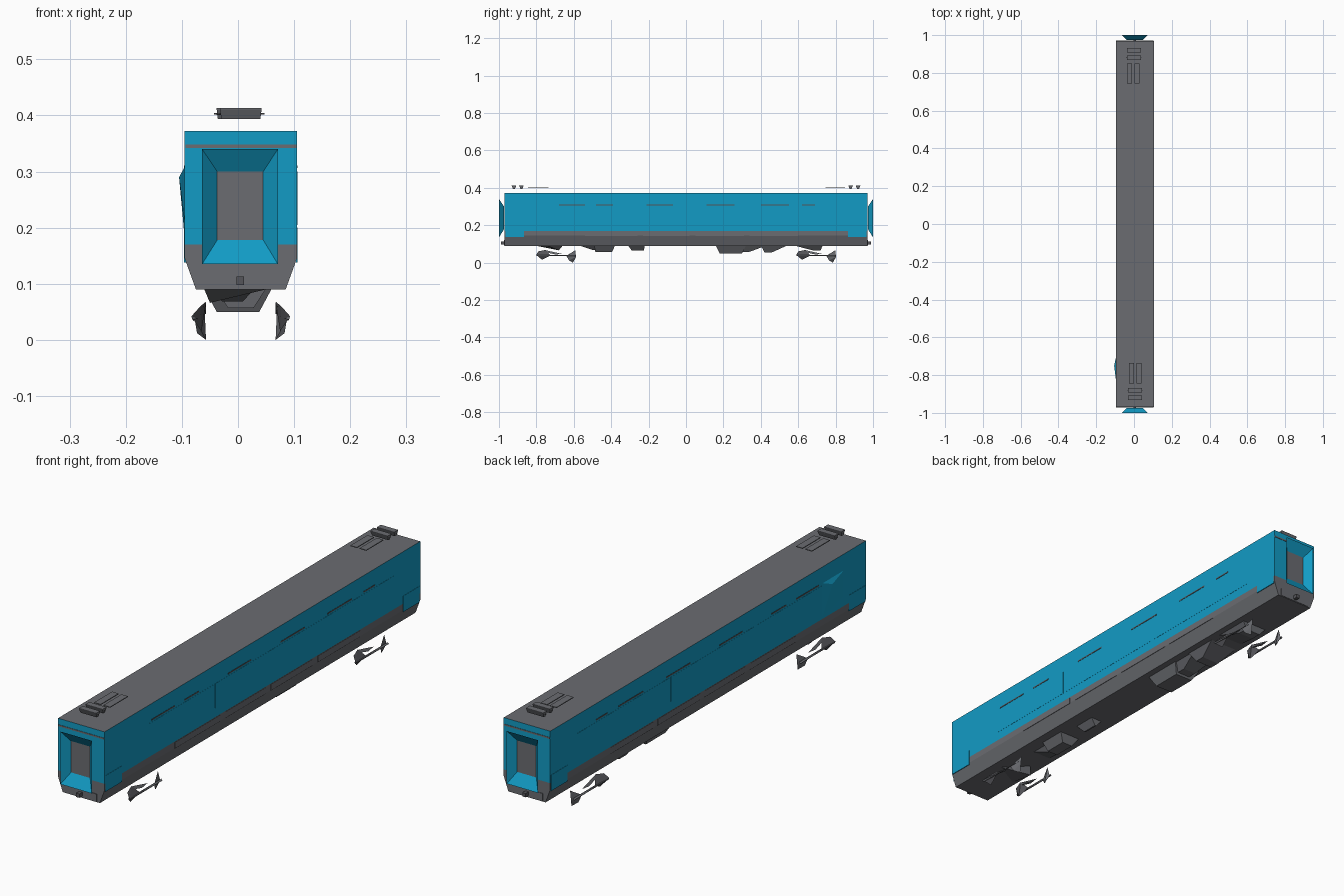
import bpy, bmesh
from mathutils import Vector

if "Cube" in bpy.data.objects:
    bpy.data.objects.remove(bpy.data.objects["Cube"])

CX = 0.005   # centre line of the carriage


def material(name, rgb):
    m = bpy.data.materials.new(name)
    m.diffuse_color = (*rgb, 1)
    m.use_nodes = True
    m.node_tree.nodes["Principled BSDF"].inputs["Base Color"].default_value = m.diffuse_color
    return m


BLUE = material("blue paint", (0.006, 0.33, 0.56))
GREY = material("grey metal", (0.145, 0.15, 0.165))
DARK = material("dark grey metal", (0.09, 0.09, 0.10))


def finish(name, bm, *mats):
    me = bpy.data.meshes.new(name)
    bm.normal_update()
    bm.to_mesh(me)
    bm.free()
    for m in mats:
        me.materials.append(m)
    ob = bpy.data.objects.new(name, me)
    bpy.context.collection.objects.link(ob)
    return ob


def hull_mesh(pts):
    bm = bmesh.new()
    for p in pts:
        bm.verts.new(p)
    bmesh.ops.convex_hull(bm, input=bm.verts)
    bmesh.ops.dissolve_limit(bm, angle_limit=0.01, verts=bm.verts, edges=bm.edges)
    bmesh.ops.recalc_face_normals(bm, faces=bm.faces)
    return bm


def hull(name, pts, mat):
    return finish(name, hull_mesh(pts), mat)


def corners(x, y, z):
    return [(a, b, c) for a in x for b in y for c in z]


def box(name, x, y, z, mat):
    return hull(name, corners(x, y, z), mat)


def drop_faces(bm, rule):
    bm.normal_update()
    bmesh.ops.delete(bm, geom=[f for f in bm.faces if rule(f.normal)], context='FACES')


# Upper body: blue walls with a grey roof
bm = hull_mesh(corners((CX - 0.1, CX + 0.1), (-0.97, 0.97), (0.17, 0.372)))
drop_faces(bm, lambda n: n.z < -0.9)
for f in bm.faces:
    f.material_index = 1 if f.normal.z > 0.9 else 0
finish("upper_body", bm, BLUE, GREY)

# Tapered lower body
bm = hull_mesh(corners((CX - 0.1, CX + 0.1), (-0.97, 0.97), (0.17, 0.145))
               + corners((CX - 0.08, CX + 0.08), (-0.97, 0.97), (0.09,)))
drop_faces(bm, lambda n: n.z > 0.9)
finish("lower_body", bm, GREY)

# Side panels, window slots and skirts
SLOTS = [(-0.68, -0.54), (-0.48, -0.39), (-0.21, -0.07), (0.11, 0.26), (0.40, 0.55), (0.62, 0.69)]
SKIRTS = [(-0.54, -0.26), (-0.23, 0.02), (0.05, 0.31), (0.34, 0.60)]
DOORS = [(-0.70, -0.30), (-0.29, 0.23), (0.24, 0.81)]
for s, side in ((1, "right"), (-1, "left")):
    wall = CX + s * 0.1
    for a, b in SLOTS:
        box(f"window_slot_{side}", (wall, wall + s * 0.0012), (a, b), (0.306, 0.311), DARK)
    for a, b in SKIRTS:
        box(f"skirt_panel_{side}", (wall - s * 0.002, wall + s * 0.001), (a, b), (0.143, 0.167), GREY)
    for a, b in DOORS:
        box(f"side_panel_{side}", (wall, wall + s * 0.0006), (a, b), (0.205, 0.30), BLUE)
    for e in (-1, 1):
        box(f"end_skirt_{side}", (wall - s * 0.002, wall + s * 0.001),
            (e * 0.865, e * 0.965), (0.138, 0.20), BLUE)

# Bulged door leaf on the left wall
hull("bulged_door", [(-0.094, -0.84, 0.20), (-0.094, -0.84, 0.31), (-0.094, -0.70, 0.31),
                     (-0.094, -0.70, 0.17), (-0.105, -0.75, 0.29)], BLUE)


def funnel(e):
    """Open gangway bellows narrowing inwards to an end door."""
    bm = bmesh.new()

    def ring(x0, x1, z0, z1, y):
        return [bm.verts.new((x, e * y, z)) for x, z in ((x0, z0), (x1, z0), (x1, z1), (x0, z1))]

    outer = ring(-0.064, 0.071, 0.135, 0.34, 1.0)
    inner = ring(-0.037, 0.045, 0.178, 0.30, 0.973)
    for i in range(4):
        j = (i + 1) % 4
        bm.faces.new((outer[i], outer[j], inner[j], inner[i]))
    door = bm.faces.new(inner)
    door.material_index = 1
    bm.normal_update()
    for f in list(bm.faces):
        # Faces look towards the open mouth
        if f.normal.dot(Vector((0.004, e * 1.05, 0.24)) - f.calc_center_median()) < 0:
            f.normal_flip()
    finish("gangway", bm, BLUE, GREY)


for e in (-1, 1):
    funnel(e)
    # End wall stripe, buffer panel and coupler
    box("end_stripe", (CX - 0.099, CX + 0.099), (e * 0.97, e * 0.9715), (0.342, 0.348), GREY)
    box("buffer_panel", (-0.063, 0.072), (e * 0.97, e * 0.972), (0.092, 0.122), GREY)
    box("coupler", (-0.003, 0.011), (e * 0.972, e * 0.99), (0.098, 0.113), DARK)

    # Roof gear floating above the roof
    px = CX if e < 0 else -0.001
    for k, y in enumerate((0.88, 0.92)):
        hull("collector_bar", corners((px - 0.037, px + 0.037), (e * (y - 0.012), e * (y + 0.012)), (0.411, 0.413))
             + corners((px - 0.035, px + 0.035), (e * (y - 0.005), e * (y + 0.005)), (0.394,)), GREY)
        hull("collector_horn", corners((px - 0.042, px + 0.042), (e * y,), (0.402, 0.404))
             + [(px, e * (y + 0.004), 0.403)], DARK)
    rx = 0.007 if e < 0 else -0.004
    for c in (-0.02, 0.02):
        box("roof_strip", (rx + c - 0.014, rx + c + 0.014), (e * 0.72 - 0.015, e * 0.83 - 0.015) if e < 0
            else (0.745, 0.85), (0.401, 0.404), GREY)

    # Bogie side frames: angular end pieces joined by thin bars
    y0 = -0.80 if e < 0 else 0.59
    for s in (-1, 1):
        def p(x, y, z):
            return (CX + s * x, y0 + y, z)
        hull("bogie_front_piece", [p(0.088, 0.0, 0.042), p(0.072, 0.01, 0.06), p(0.062, 0.05, 0.068),
                                   p(0.07, 0.03, 0.015), p(0.08, 0.075, 0.038)], DARK)
        hull("bogie_rear_piece", [p(0.062, 0.195, 0.0), p(0.078, 0.175, 0.012), p(0.082, 0.16, 0.036),
                                  p(0.065, 0.208, 0.066), p(0.072, 0.212, 0.03)], GREY)
        hull("bogie_outer_bar", [p(0.086, 0.0, 0.036), p(0.088, 0.0, 0.042), p(0.076, 0.01, 0.038),
                                 p(0.084, 0.21, 0.034), p(0.078, 0.21, 0.039)], GREY)
        hull("bogie_upper_bar", [p(0.066, 0.03, 0.06), p(0.062, 0.05, 0.066), p(0.062, 0.1, 0.046),
                                 p(0.072, 0.1, 0.044), p(0.068, 0.14, 0.046)], GREY)


# Underfloor equipment: boxes narrowing downwards (x range, y range, bottom, y range at the bottom)
EQUIPMENT = [
    (-0.05, 0.03, -0.57, -0.44, 0.068, -0.50, -0.46),
    (-0.04, 0.05, -0.49, -0.38, 0.057, -0.485, -0.395),
    (-0.02, 0.03, -0.31, -0.22, 0.065, -0.29, -0.225),
    (-0.06, 0.06, 0.16, 0.32, 0.05, 0.18, 0.30),
    (-0.045, 0.055, 0.30, 0.43, 0.058, 0.30, 0.34),
    (-0.06, 0.06, 0.40, 0.54, 0.055, 0.42, 0.46),
    (-0.05, 0.06, 0.58, 0.73, 0.065, 0.68, 0.72),
]
for x0, x1, y0, y1, zb, b0, b1 in EQUIPMENT:
    hull("underfloor_unit", corners((x0, x1), (y0, y1), (0.091,))
         + corners((x0 + 0.022, x1 - 0.022), (b0, b1), (zb,)), GREY)
hull("underfloor_wedge", [(-0.06, -0.80, 0.09), (0.05, -0.74, 0.09), (-0.03, -0.66, 0.09),
                          (-0.05, -0.68, 0.066)], GREY)
